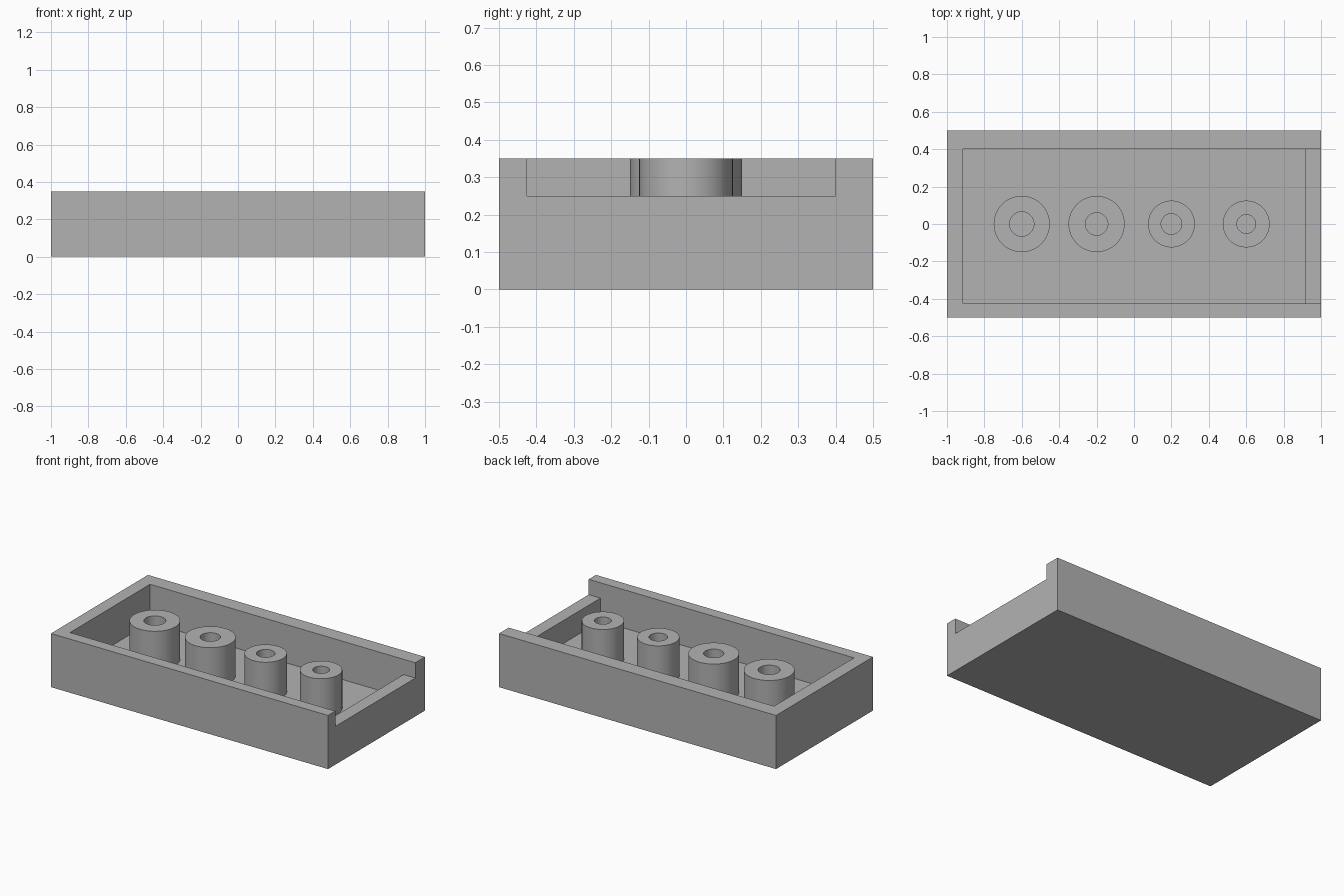
import bpy
import bmesh
from math import radians
from mathutils import Matrix, Vector

default = bpy.data.objects.get("Cube")
if default:
    bpy.data.objects.remove(default, do_unlink=True)

HEIGHT, FLOOR, LEDGE = 0.35, 0.10, 0.25
POCKET_X, POCKET_FRONT, POCKET_BACK = 0.915, -0.425, 0.40

grey = bpy.data.materials.new("plain grey")
grey.use_nodes = True
colour = (0.45, 0.45, 0.45, 1)
grey.diffuse_color = colour
grey.node_tree.nodes["Principled BSDF"].inputs["Base Color"].default_value = colour


def add_object(name, bm):
    bmesh.ops.recalc_face_normals(bm, faces=bm.faces)
    mesh = bpy.data.meshes.new(name)
    bm.to_mesh(mesh)
    bm.free()
    mesh.materials.append(grey)
    obj = bpy.data.objects.new(name, mesh)
    bpy.context.collection.objects.link(obj)
    return obj


def box(name, low, high):
    low, high = Vector(low), Vector(high)
    bm = bmesh.new()
    place = Matrix.Translation((low + high) / 2) @ Matrix.Diagonal((*(high - low), 1))
    bmesh.ops.create_cube(bm, size=1, matrix=place)
    return add_object(name, bm)


def activate(obj):
    bpy.ops.object.select_all(action="DESELECT")
    obj.select_set(True)
    bpy.context.view_layer.objects.active = obj


def cut(target, cutter):
    cutter.hide_render = True
    mod = target.modifiers.new("cut", "BOOLEAN")
    mod.operation, mod.solver, mod.object = "DIFFERENCE", "EXACT", cutter
    activate(target)
    bpy.ops.object.modifier_apply(modifier=mod.name)
    bpy.data.objects.remove(cutter, do_unlink=True)


def post(name, x, radius, bore):
    # Tube wall profile spun about its axis, open where it meets the floor
    bm = bmesh.new()
    profile = [(radius, FLOOR), (radius, HEIGHT), (bore, HEIGHT), (bore, FLOOR)]
    verts = [bm.verts.new((r, 0, z)) for r, z in profile]
    edges = [bm.edges.new(pair) for pair in zip(verts, verts[1:])]
    bmesh.ops.spin(bm, geom=verts + edges, cent=(0, 0, 0), axis=(0, 0, 1),
                   angle=radians(360), steps=64, use_merge=True)
    bmesh.ops.remove_doubles(bm, verts=bm.verts, dist=0.0001)
    obj = add_object(name, bm)
    obj.location.x = x
    activate(obj)
    bpy.ops.object.shade_smooth_by_angle(angle=radians(30))


# Tray: block with a pocket, and the left end wall lowered to a ledge
tray = box("tray", (-1, -0.5, 0), (1, 0.5, HEIGHT))
cut(tray, box("pocket_cutter", (-POCKET_X, POCKET_FRONT, FLOOR), (POCKET_X, POCKET_BACK, 0.5)))
cut(tray, box("ledge_cutter", (0.8, POCKET_FRONT, LEDGE), (1.1, POCKET_BACK, 0.5)))

# Row of hollow posts, wide pair then narrow pair
sizes = [(0.15, 0.065), (0.15, 0.06), (0.125, 0.055), (0.125, 0.05)]
for i, (radius, bore) in enumerate(sizes):
    post(f"post_{i + 1}", -0.6 + 0.4 * i, radius, bore)
